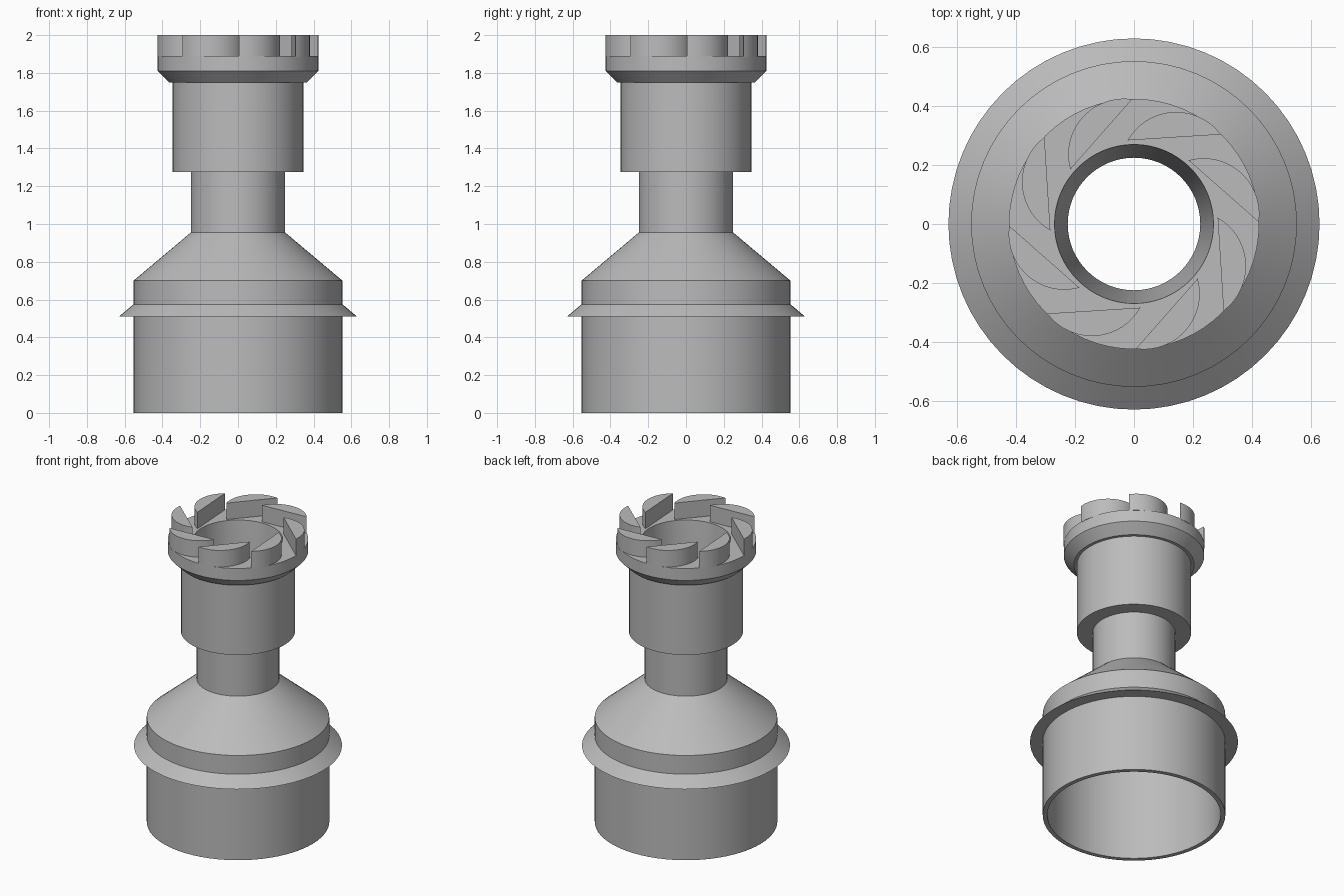
import bpy, bmesh, math
from mathutils import Vector, Matrix

cube = bpy.data.objects.get("Cube")
if cube:
    bpy.data.objects.remove(cube, do_unlink=True)

SEGMENTS = 64
BLADES = 8

grey = bpy.data.materials.new("plain_grey")
grey.use_nodes = True
grey.diffuse_color = (0.5, 0.5, 0.5, 1)
grey.node_tree.nodes["Principled BSDF"].inputs["Base Color"].default_value = (0.5, 0.5, 0.5, 1)


def add_object(name, bm):
    bmesh.ops.recalc_face_normals(bm, faces=bm.faces)
    mesh = bpy.data.meshes.new(name)
    bm.to_mesh(mesh)
    bm.free()
    mesh.materials.append(grey)
    obj = bpy.data.objects.new(name, mesh)
    bpy.context.collection.objects.link(obj)
    return obj


def lathe(name, profile):
    """Spin a closed (radius, z) outline around the z axis."""
    bm = bmesh.new()
    verts = [bm.verts.new((r, 0, z)) for r, z in profile]
    edges = [bm.edges.new((a, b)) for a, b in zip(verts, verts[1:] + verts[:1])]
    bmesh.ops.spin(bm, geom=verts + edges, cent=(0, 0, 0), axis=(0, 0, 1),
                   angle=math.tau, steps=SEGMENTS, use_duplicate=False)
    bmesh.ops.remove_doubles(bm, verts=bm.verts, dist=0.0005)
    return add_object(name, bm)


# Hollow body: outside from the foot up to the collar, then back down the bore
lathe("hollow_body", [
    (0.553, 0), (0.553, 0.51), (0.63, 0.51), (0.553, 0.575), (0.553, 0.70),
    (0.25, 0.955), (0.25, 1.275), (0.346, 1.275), (0.346, 1.75),
    (0.365, 1.75), (0.425, 1.81), (0.425, 1.89),
    (0.27, 1.89), (0.225, 1.275), (0.225, 0.94), (0.525, 0.69), (0.525, 0),
])


# Swirl blades: a straight edge closed by an arc that touches the rim
inner, outer = Vector((-0.022, 0.284)), Vector((0.295, 0.304))
chord = outer - inner
bulge = 0.086
radius = (chord.length ** 2 / 4 + bulge ** 2) / (2 * bulge)
normal = Vector((-chord.y, chord.x)).normalized()
centre = (inner + outer) / 2 + normal * (bulge - radius)
half = math.asin(chord.length / 2 / radius)
arc = []
for i in range(21):
    a = half * (1 - i / 10)
    arc.append(centre + radius * (normal * math.cos(a) - chord.normalized() * math.sin(a)))

bm = bmesh.new()
for k in range(BLADES):
    turn = Matrix.Rotation(k * math.tau / BLADES, 4, "Z")
    face = bm.faces.new([bm.verts.new(turn @ Vector((p.x, p.y, 1.885))) for p in arc])
    grown = bmesh.ops.extrude_face_region(bm, geom=[face])["geom"]
    bmesh.ops.translate(bm, vec=(0, 0, 0.115),
                        verts=[g for g in grown if isinstance(g, bmesh.types.BMVert)])
add_object("swirl_blades", bm)

# Smooth round walls with crisp rims
for name in ("hollow_body", "swirl_blades"):
    obj = bpy.data.objects[name]
    bpy.ops.object.select_all(action="DESELECT")
    obj.select_set(True)
    bpy.context.view_layer.objects.active = obj
    bpy.ops.object.shade_smooth_by_angle(angle=math.radians(20))
